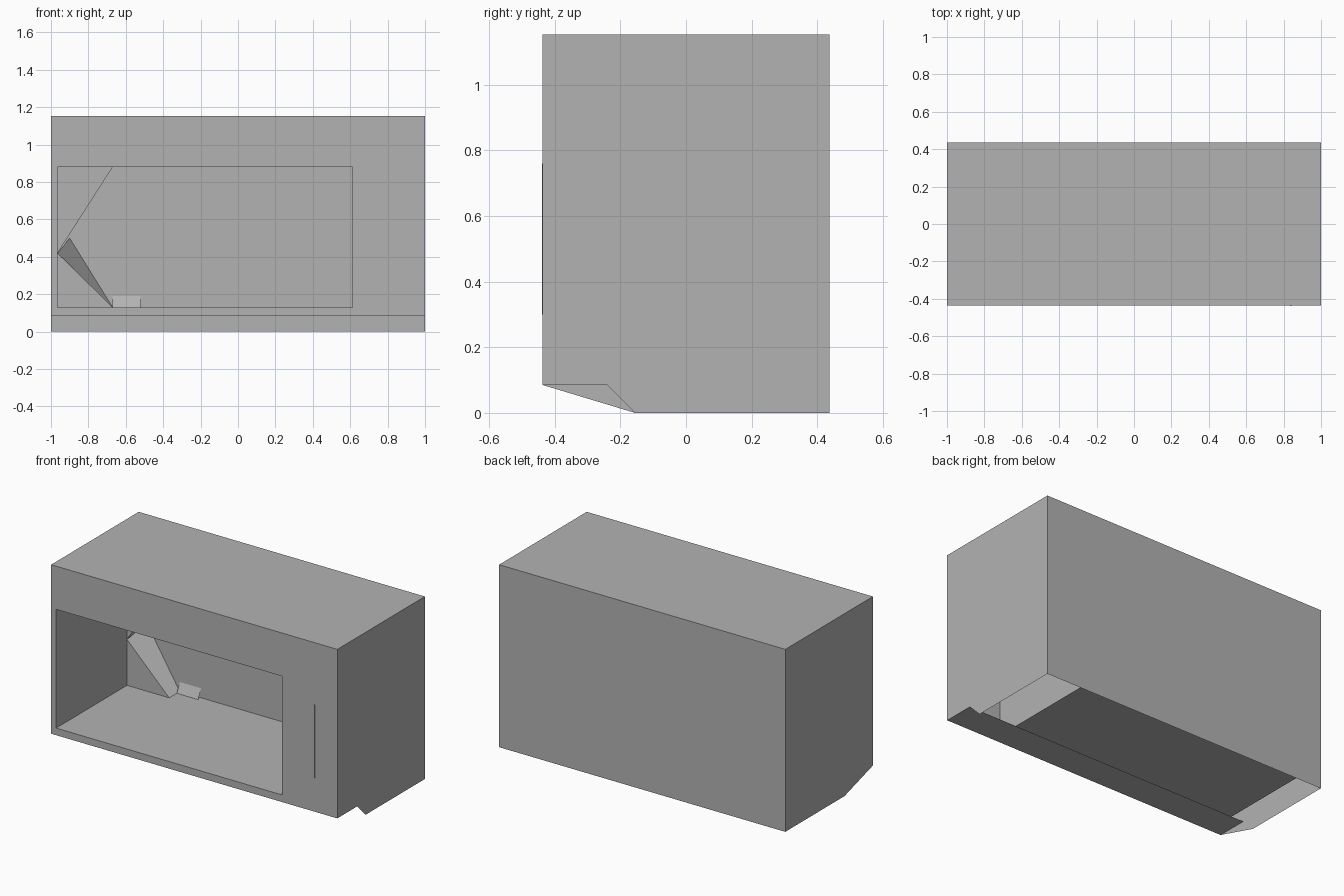
import bpy
import bmesh

if "Cube" in bpy.data.objects:
    bpy.data.objects.remove(bpy.data.objects["Cube"], do_unlink=True)

grey = bpy.data.materials.new("plain grey")
grey.use_nodes = True
colour = (0.45, 0.45, 0.45, 1)
grey.diffuse_color = colour
grey.node_tree.nodes["Principled BSDF"].inputs["Base Color"].default_value = colour

# Main dimensions
W, FRONT, BACK, TOP = 1.0, -0.437, 0.437, 1.153
LIP = 0.085                                  # height of the front's lower edge
X0, X1, Z0, Z1 = -0.965, 0.613, 0.13, 0.88   # cooking chamber opening
LEDGE, DEEP = 0.27, 0.375                    # corner panels and rear wall depth
KNEE = -0.67                                 # where the corner panels end


def sheet(name, *polygons):
    """Join flat polygons into one sheet metal part."""
    bm = bmesh.new()
    for points in polygons:
        bm.faces.new([bm.verts.new(p) for p in points])
    bmesh.ops.remove_doubles(bm, verts=bm.verts, dist=0.0005)
    mesh = bpy.data.meshes.new(name)
    bm.to_mesh(mesh)
    bm.free()
    mesh.materials.append(grey)
    obj = bpy.data.objects.new(name, mesh)
    bpy.context.collection.objects.link(obj)
    return obj


def facing(y, x0, x1, z0, z1):
    """Rectangle facing the front."""
    return [(x0, y, z0), (x1, y, z0), (x1, y, z1), (x0, y, z1)]


def level(z, x0, x1, y0, y1):
    """Rectangle facing up."""
    return [(x0, y0, z), (x1, y0, z), (x1, y1, z), (x0, y1, z)]


def side(x, profile):
    """Polygon facing +x, from (y, z) points."""
    return [(x, y, z) for y, z in profile]


# Outer casing, open underneath
sheet("casing_top", level(TOP, -W, W, FRONT, BACK))
sheet("casing_back", facing(BACK, -W, W, 0, TOP)[::-1])
upper = [(BACK, 0), (BACK, TOP), (FRONT, TOP), (FRONT, LIP)]
sheet("left_side", side(W, [(-0.24, LIP), (-0.155, 0)] + upper))
sheet("right_side", side(-W, [(-0.155, 0)] + upper)[::-1])

# Front frame around the opening, with the lip folded under it
sheet("front_frame",
      facing(FRONT, -W, X0, LIP, TOP),
      facing(FRONT, X1, W, LIP, TOP),
      facing(FRONT, X0, X1, LIP, Z0),
      facing(FRONT, X0, X1, Z1, TOP))
sheet("front_lip", level(LIP, -W, W, FRONT, -0.24)[::-1])

# Chamber walls
wall = [(FRONT, Z0), (DEEP, Z0), (DEEP, Z1), (FRONT, Z1)]
sheet("chamber_floor", level(Z0, X0, X1, FRONT, DEEP))
sheet("chamber_ceiling", level(Z1, X0, X1, FRONT, DEEP)[::-1])
sheet("chamber_right_wall", side(X0, wall))
sheet("chamber_left_wall", side(X1, wall)[::-1])
sheet("chamber_rear_wall", facing(DEEP, X0, X1, Z0, Z1))

# Raised triangular corners meeting in an arrow shape on the rear wall
for name, z, far in (("lower_corner", Z0, (-0.9, DEEP, 0.5)),
                     ("upper_corner", Z1, (X0, DEEP, 0.61))):
    tip, knee = (X0, LEDGE, 0.42), (KNEE, LEDGE, z)
    sheet(name, [(X0, LEDGE, z), knee, tip],
          [tip, knee, (KNEE, DEEP, z), far])

# Small sloping strip at the foot of the rear wall
sheet("rear_fillet", [(KNEE, 0.345, Z0), (-0.52, 0.345, Z0),
                      (-0.52, DEEP, 0.19), (KNEE, DEEP, 0.19)])

# Narrow seam strip on the control side of the front
seam = sheet("control_seam", facing(FRONT - 0.002, 0.837, 0.843, 0.3, 0.76))
solid = seam.modifiers.new("thickness", "SOLIDIFY")
solid.thickness = 0.002
solid.offset = -1
